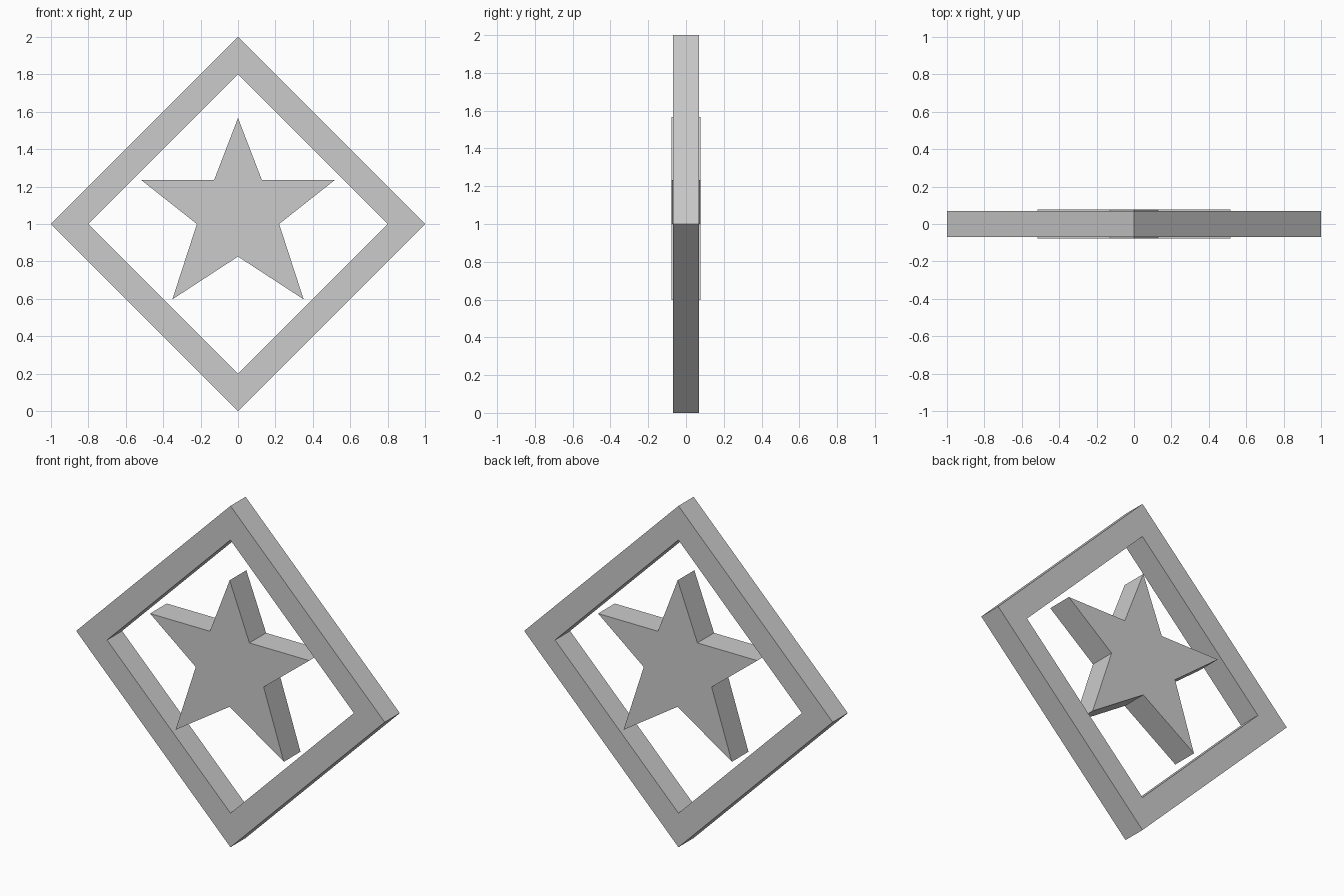
import bpy, bmesh

if "Cube" in bpy.data.objects:
    bpy.data.objects.remove(bpy.data.objects["Cube"])

def make_object(name, bm):
    bmesh.ops.recalc_face_normals(bm, faces=bm.faces)
    mesh = bpy.data.meshes.new(name)
    bm.to_mesh(mesh)
    bm.free()
    obj = bpy.data.objects.new(name, mesh)
    bpy.context.collection.objects.link(obj)
    return obj

def extrude_depth(bm, depth):
    # Extrude the flat front faces straight back along +y
    ext = bmesh.ops.extrude_face_region(bm, geom=bm.faces[:])
    verts = [g for g in ext["geom"] if isinstance(g, bmesh.types.BMVert)]
    bmesh.ops.translate(bm, verts=verts, vec=(0, depth, 0))

# Diamond frame: square ring standing on its corner
FRAME_HALF = 0.07
bm = bmesh.new()
corners = [(1, 0), (0, 1), (-1, 0), (0, -1)]
outer, inner = [[bm.verts.new((x * r, -FRAME_HALF, 1 + z * r)) for x, z in corners]
                for r in (1.0, 0.8)]
for i in range(4):
    j = (i + 1) % 4
    bm.faces.new((outer[i], outer[j], inner[j], inner[i]))
extrude_depth(bm, 2 * FRAME_HALF)
make_object("diamond_frame", bm)

# Five-pointed star: half profile from top to bottom, mirrored in x
STAR_HALF = 0.077
half = [(0, 1.567), (0.128, 1.234), (0.516, 1.234), (0.22, 1.0), (0.351, 0.597), (0, 0.826)]
profile = half + [(-x, z) for x, z in reversed(half[1:-1])]
bm = bmesh.new()
bm.faces.new([bm.verts.new((x, -STAR_HALF, z)) for x, z in profile])
extrude_depth(bm, 2 * STAR_HALF)
make_object("star", bm)
